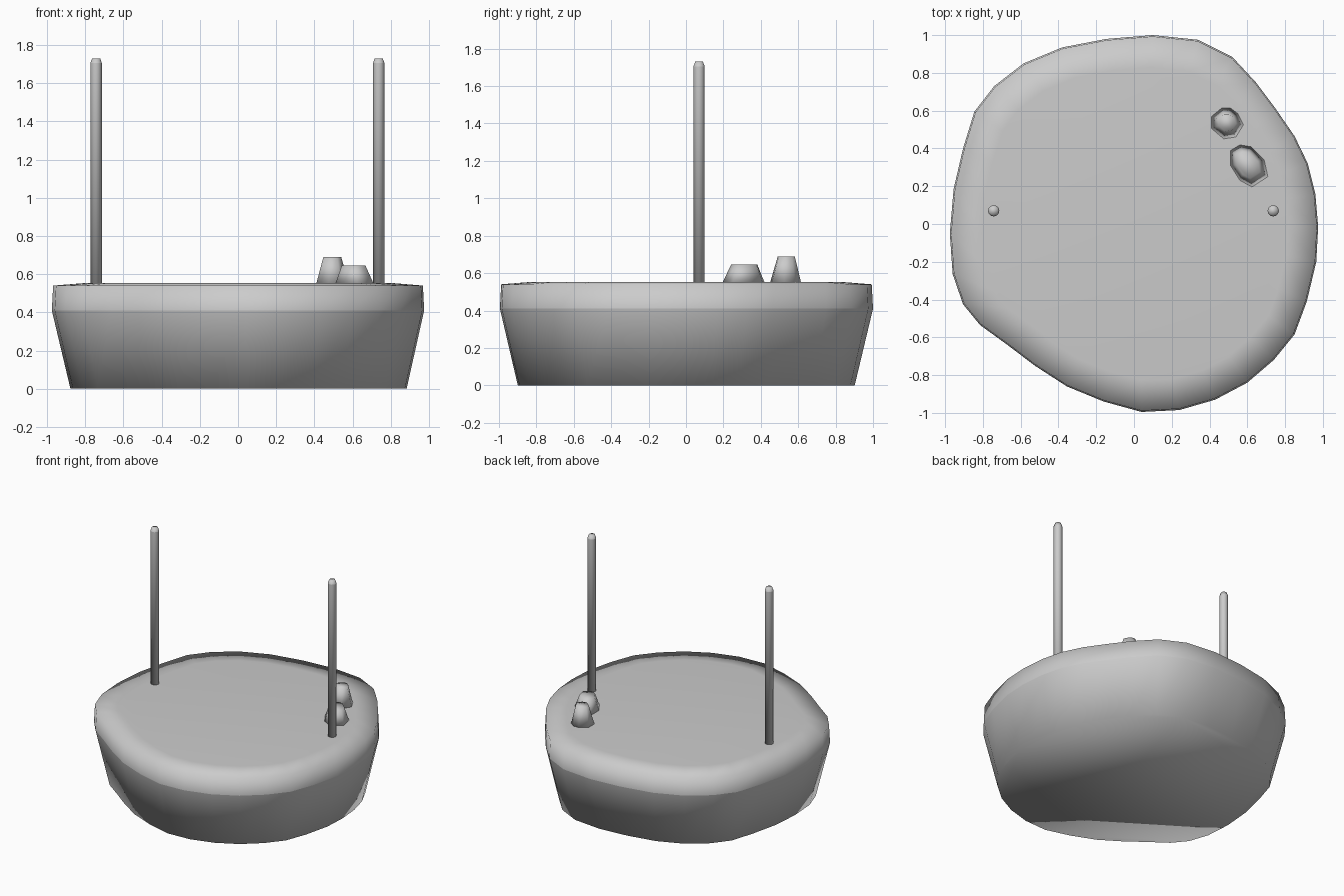
import bpy, bmesh, math
from mathutils import Vector

if "Cube" in bpy.data.objects:
    bpy.data.objects.remove(bpy.data.objects["Cube"])

stone = bpy.data.materials.new("stone_grey")
stone.diffuse_color = (0.6, 0.6, 0.6, 1)
stone.use_nodes = True
stone.node_tree.nodes["Principled BSDF"].inputs["Base Color"].default_value = stone.diffuse_color


def loft(name, outline, rings, sharp_ring=None):
    """Stack scaled copies of an outline; rings = (z, scale); capped at both ends."""
    bm = bmesh.new()
    n = len(outline)
    c = sum((Vector(p) for p in outline), Vector((0, 0))) / n
    levels = []
    for z, s in rings:
        pts = [c + (Vector(p) - c) * s for p in outline]
        levels.append([bm.verts.new((p.x, p.y, z)) for p in pts])
    for a, b in zip(levels, levels[1:]):
        for i in range(n):
            j = (i + 1) % n
            bm.faces.new((a[i], a[j], b[j], b[i]))
    bm.faces.new(levels[0])
    bm.faces.new(levels[-1])
    bmesh.ops.recalc_face_normals(bm, faces=bm.faces)
    for f in bm.faces:
        f.smooth = True
    if sharp_ring is not None:
        ring = set(levels[sharp_ring])
        for e in bm.edges:
            if e.verts[0] in ring and e.verts[1] in ring:
                e.smooth = False
    me = bpy.data.meshes.new(name)
    bm.to_mesh(me)
    bm.free()
    me.materials.append(stone)
    ob = bpy.data.objects.new(name, me)
    bpy.context.collection.objects.link(ob)
    return ob


# large flat-topped boulder, outline counter-clockwise from the back
boulder = [
    (.10, 1.0), (-.145, .98), (-.38, .935), (-.585, .85), (-.74, .73),
    (-.845, .595), (-.905, .40), (-.955, .185), (-.975, -.05), (-.96, -.265),
    (-.905, -.425), (-.815, -.535), (-.67, -.64), (-.525, -.75), (-.355, -.86),
    (-.16, -.94), (.04, -.995), (.24, -.985), (.43, -.93), (.60, -.84),
    (.74, -.72), (.85, -.585), (.915, -.41), (.965, -.20), (.975, -.015),
    (.96, .16), (.92, .32), (.85, .465), (.75, .61), (.645, .75),
    (.52, .885), (.34, .975)]
loft("boulder_base", boulder,
     [(0, .903), (.41, 1), (.54, .993), (.553, .83)], sharp_ring=1)

# two small stones on top
tall = [(.41, .57), (.41, .505), (.475, .45), (.54, .46),
        (.58, .525), (.55, .585), (.51, .615), (.465, .615)]
loft("small_stone_tall", tall, [(.55, 1), (.69, .55)])
wide = [(.51, .39), (.51, .31), (.56, .23), (.625, .195),
        (.71, .25), (.69, .34), (.62, .41), (.56, .42)]
loft("small_stone_wide", wide, [(.55, 1), (.645, .62)])

# two upright poles with chamfered tips
for side, x in (("left", -.743), ("right", .737)):
    circle = [(x + .03 * math.cos(math.tau * i / 12),
               .07 + .03 * math.sin(math.tau * i / 12)) for i in range(12)]
    loft("pole_" + side, circle, [(.54, 1), (1.705, 1), (1.73, .7)], sharp_ring=1)
